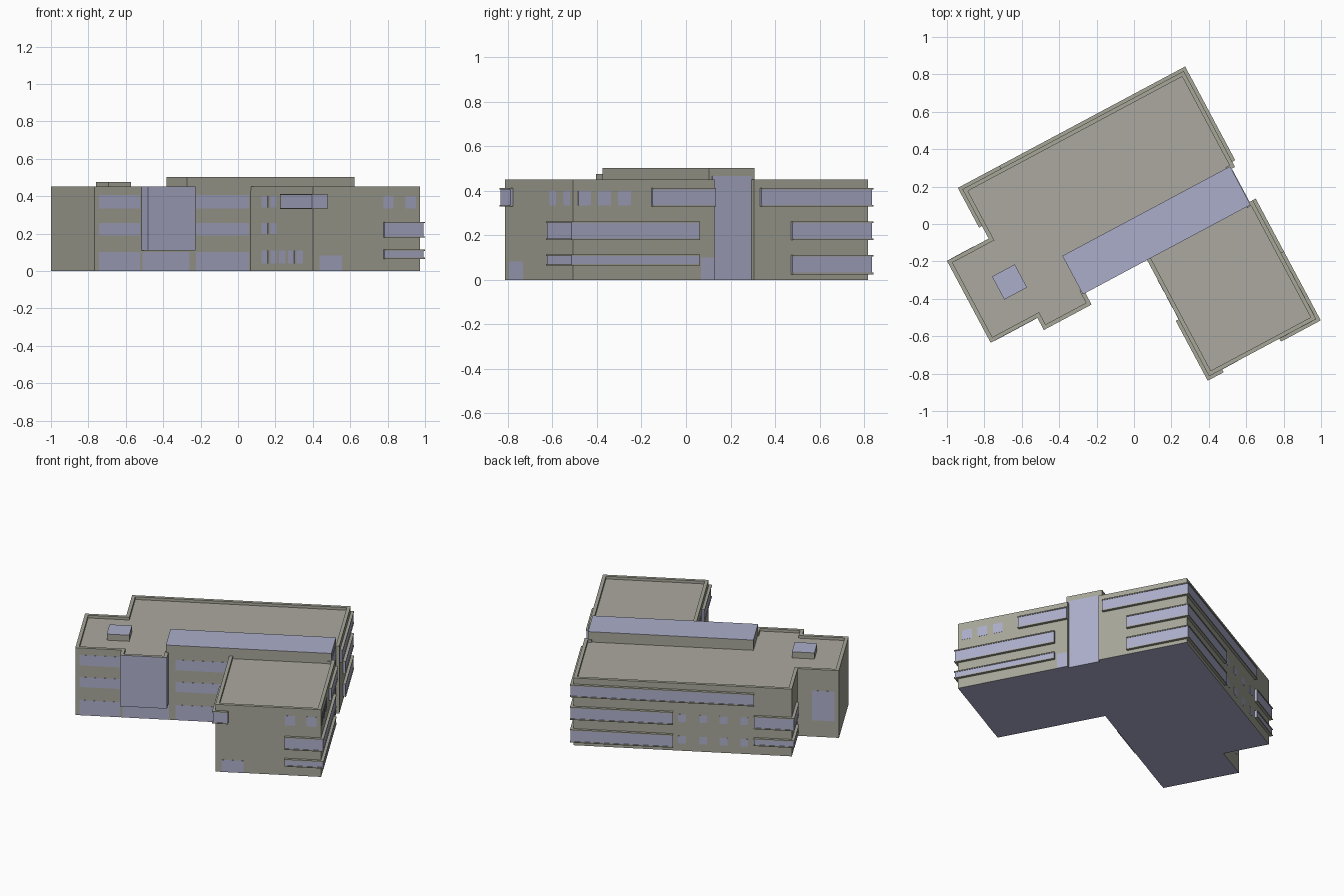
import bpy, bmesh, math

if "Cube" in bpy.data.objects:
    bpy.data.objects.remove(bpy.data.objects["Cube"])

# The building is drawn in its own axes (a, b), then turned as a whole
TURN = math.radians(28.1)
TOP = 0.452


def mat(name, col):
    m = bpy.data.materials.new(name)
    m.diffuse_color = (*col, 1)
    m.use_nodes = True
    m.node_tree.nodes["Principled BSDF"].inputs["Base Color"].default_value = m.diffuse_color
    return m


WALL = mat("olive grey wall", (0.385, 0.383, 0.318))
GLASS = mat("blue grey glass", (0.41, 0.42, 0.59))
ROOF = mat("warm grey roof", (0.415, 0.395, 0.355))


def finish(bm, name, mats):
    me = bpy.data.meshes.new(name)
    bm.to_mesh(me)
    bm.free()
    for m in mats:
        me.materials.append(m)
    ob = bpy.data.objects.new(name, me)
    ob.rotation_euler.z = TURN
    bpy.context.collection.objects.link(ob)
    return ob


def add_box(bm, a0, a1, b0, b1, z0, z1):
    vs = bmesh.ops.create_cube(bm, size=1)["verts"]
    for v in vs:
        v.co = ((a0 + a1) / 2 + v.co.x * (a1 - a0),
                (b0 + b1) / 2 + v.co.y * (b1 - b0),
                (z0 + z1) / 2 + v.co.z * (z1 - z0))


# Main body: footprint, with a glazed bay added to the upper floors
E, N, S, C, W, F = 0.620, 0.596, -0.907, -0.029, -0.722, -0.199
start = [(-0.975, F)]
bay = [(-0.692, F), (-0.692, -0.273), (-0.403, -0.273), (-0.403, F)]
rest = [(C, F), (C, S), (E, S), (E, -0.187), (0.597, -0.187), (0.597, 0.015),
        (E, 0.015), (E, N), (W, N), (W, 0.297), (-0.975, 0.297)]
lower = start + [bay[0], bay[3]] + rest
upper = start + bay + rest
BAY_Z = 0.108

bm = bmesh.new()


def ring(pts, z):
    return [bm.verts.new((a, b, z)) for a, b in pts]


def skirt(r0, r1):
    n = len(r0)
    return [bm.faces.new((r0[i], r0[(i + 1) % n], r1[(i + 1) % n], r1[i]))
            for i in range(n)]


base = ring(lower, 0)
skirt(base, ring(lower, BAY_Z))
floor = bm.faces.new(base[::-1])
floor.material_index = 1
up = ring(upper, BAY_Z)
rim = ring(upper, TOP)
for f in skirt(up, rim)[1:4]:       # three glazed bay faces
    f.material_index = 1
bm.faces.new(up[1:5][::-1])         # bay soffit
roof = bm.faces.new(rim)
bm.normal_update()
# Parapet and sunken roof deck
bmesh.ops.inset_region(bm, faces=[roof], thickness=0.022, use_even_offset=True)
bm.normal_update()
bmesh.ops.inset_region(bm, faces=[roof], thickness=0, depth=-0.018)
roof.material_index = 2
bmesh.ops.remove_doubles(bm, verts=bm.verts, dist=1e-5)
finish(bm, "building_body", [WALL, GLASS, ROOF])


# Rooftop volumes with glazed tops
def rooftop(name, *dims):
    bm = bmesh.new()
    add_box(bm, *dims)
    bm.normal_update()
    for f in bm.faces:
        f.material_index = int(f.normal.z > 0.5)
    finish(bm, name, [WALL, GLASS])


rooftop("long_skylight", -0.418, 0.598, -0.203, 0.030, 0.43, 0.503)
rooftop("small_skylight", -0.802, -0.664, -0.03, 0.11, 0.43, 0.475)

# Walls: axis the wall faces along, its position, outward sign
WALLS = {"east": ("a", E, 1), "north": ("b", N, 1), "south": ("b", S, -1),
         "court": ("a", C, -1), "west": ("a", W, -1), "front": ("b", F, -1),
         "notch": ("b", 0.297, 1), "recess": ("a", 0.597, 1)}


def on_wall(bm, wall, s0, s1, z0, z1, out):
    axis, p, sign = WALLS[wall]
    lo, hi = sorted((p - 0.002 * sign, p + out * sign))
    if axis == "a":
        add_box(bm, lo, hi, s0, s1, z0, z1)
    else:
        add_box(bm, s0, s1, lo, hi, z0, z1)


# Projecting ribbon windows; wrap = end carried round the corner
HIGH, MID, LOW, THIN = (0.33, 0.412), (0.178, 0.263), (0.025, 0.112), (0.065, 0.114)
bands = [
    ("east", -0.508, -0.187, HIGH, 0),
    ("east", S, -0.270, MID, -1), ("south", 0.397, E, MID, 0),
    ("east", S, -0.270, THIN, -1), ("south", 0.397, E, THIN, 0),
    ("east", 0.046, N, HIGH, 1), ("north", -0.490, E, HIGH, 0),
    ("east", 0.205, N, MID, 1), ("north", 0.007, E, MID, 0),
    ("east", 0.205, N, LOW, 1), ("north", 0.007, E, LOW, 0),
    ("west", 0.373, N, MID, 1), ("north", W, -0.490, MID, 0),
    ("west", 0.373, N, THIN, 1), ("north", W, -0.490, THIN, 0),
    ("court", S, -0.562, HIGH, -1), ("south", C, 0.050, HIGH, 0),
]
glass, ledge = bmesh.new(), bmesh.new()
for wall, s0, s1, (z0, z1), wrap in bands:
    def ends(out):
        return s0 - out * (wrap < 0), s1 + out * (wrap > 0)
    on_wall(glass, wall, *ends(0.014), z0 + 0.007, z1 - 0.007, 0.014)
    for z in (z0, z1 - 0.007):
        on_wall(ledge, wall, *ends(0.018), z, z + 0.007, 0.018)
finish(glass, "ribbon_windows", [GLASS])
finish(ledge, "ribbon_ledges", [WALL])

# Flat windows as thin plates, almost flush
bm = bmesh.new()


def pane(wall, s0, s1, z0, z1):
    on_wall(bm, wall, s0, s1, z0, z1, 0.0012)


on_wall(bm, "recess", -0.186, 0.012, 0.0, 0.467, 0.004)   # stair glazing
pane("east", -0.255, -0.190, 0.0, 0.10)                   # side door
pane("south", 0.01, 0.145, 0.0, 0.082)
pane("notch", -0.948, -0.81, 0.11, 0.31)
for z0, z1 in ((0.335, 0.405), (0.19, 0.257), (0.0, 0.102)):
    pane("front", -0.95, -0.70, z0, z1)
    pane("front", -0.36, C - 0.012, z0, z1)
pane("front", -0.685, -0.40, 0.0, 0.102)
for c in (-0.848, -0.747, -0.645):
    pane("east", c - 0.032, c + 0.032, 0.335, 0.40)
for c in (0.428, 0.562):
    pane("south", c - 0.031, c + 0.031, 0.335, 0.40)
for c in (-0.048, -0.178, -0.303, -0.43):
    for z in (0.195, 0.05):
        pane("north", c - 0.024, c + 0.024, z, z + 0.05)
for i in range(5):
    s = -0.393 - 0.1 * i
    pane("court", s, s + 0.07, 0.04, 0.108)
    if i < 2:
        pane("court", s, s + 0.07, 0.197, 0.257)
        pane("court", s, s + 0.07, 0.338, 0.402)
finish(bm, "flat_windows", [GLASS])
